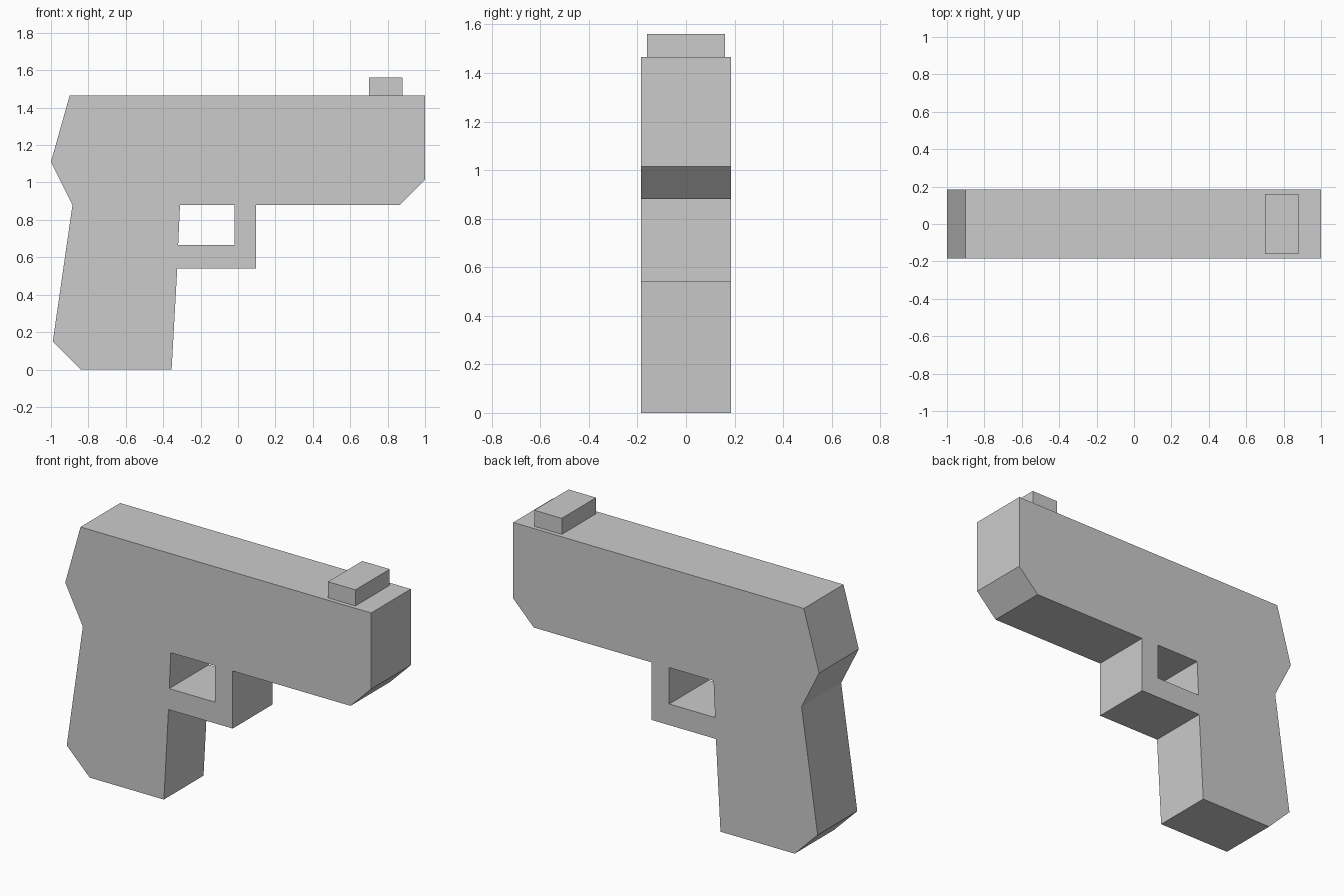
import bpy
import bmesh

cube = bpy.data.objects.get("Cube")
if cube:
    bpy.data.objects.remove(cube, do_unlink=True)

# Single plain grey for every part
grey = bpy.data.materials.new("light_grey")
grey.use_nodes = True
colour = (0.6, 0.6, 0.6, 1)
grey.diffuse_color = colour
grey.node_tree.nodes["Principled BSDF"].inputs["Base Color"].default_value = colour


def slab(name, loops, half_width):
    """Fill side-view (x, z) outlines, holes included, and extrude across y."""
    bm = bmesh.new()
    edges = []
    for loop in loops:
        verts = [bm.verts.new((x, -half_width, z)) for x, z in loop]
        edges += [bm.edges.new((a, b)) for a, b in zip(verts, verts[1:] + verts[:1])]
    bmesh.ops.triangle_fill(bm, edges=edges, use_beauty=True, normal=(0, -1, 0))
    extruded = bmesh.ops.extrude_face_region(bm, geom=bm.faces[:], use_keep_orig=True)
    moved = [g for g in extruded["geom"] if isinstance(g, bmesh.types.BMVert)]
    bmesh.ops.translate(bm, verts=moved, vec=(0, 2 * half_width, 0))
    bmesh.ops.recalc_face_normals(bm, faces=bm.faces[:])
    mesh = bpy.data.meshes.new(name)
    bm.to_mesh(mesh)
    bm.free()
    mesh.materials.append(grey)
    obj = bpy.data.objects.new(name, mesh)
    bpy.context.collection.objects.link(obj)
    return obj


# Barrel, grip and trigger guard as one continuous outline
barrel_bottom = 0.88
barrel_top = 1.465
outline = [
    (-0.9, barrel_top), (1, barrel_top), (1, 1.015), (0.865, barrel_bottom),
    (0.095, barrel_bottom), (0.095, 0.54), (-0.325, 0.54),
    (-0.355, 0), (-0.84, 0), (-0.99, 0.15),
    (-0.885, barrel_bottom), (-1, 1.11),
]
trigger_opening = [
    (-0.31, barrel_bottom), (-0.02, barrel_bottom), (-0.02, 0.665), (-0.32, 0.665),
]
slab("body", [outline, trigger_opening], 0.185)

# Sight block on top of the muzzle end
sight = [(0.7, barrel_top), (0.88, barrel_top), (0.88, 1.56), (0.7, 1.56)]
slab("front_sight", [sight], 0.16)
